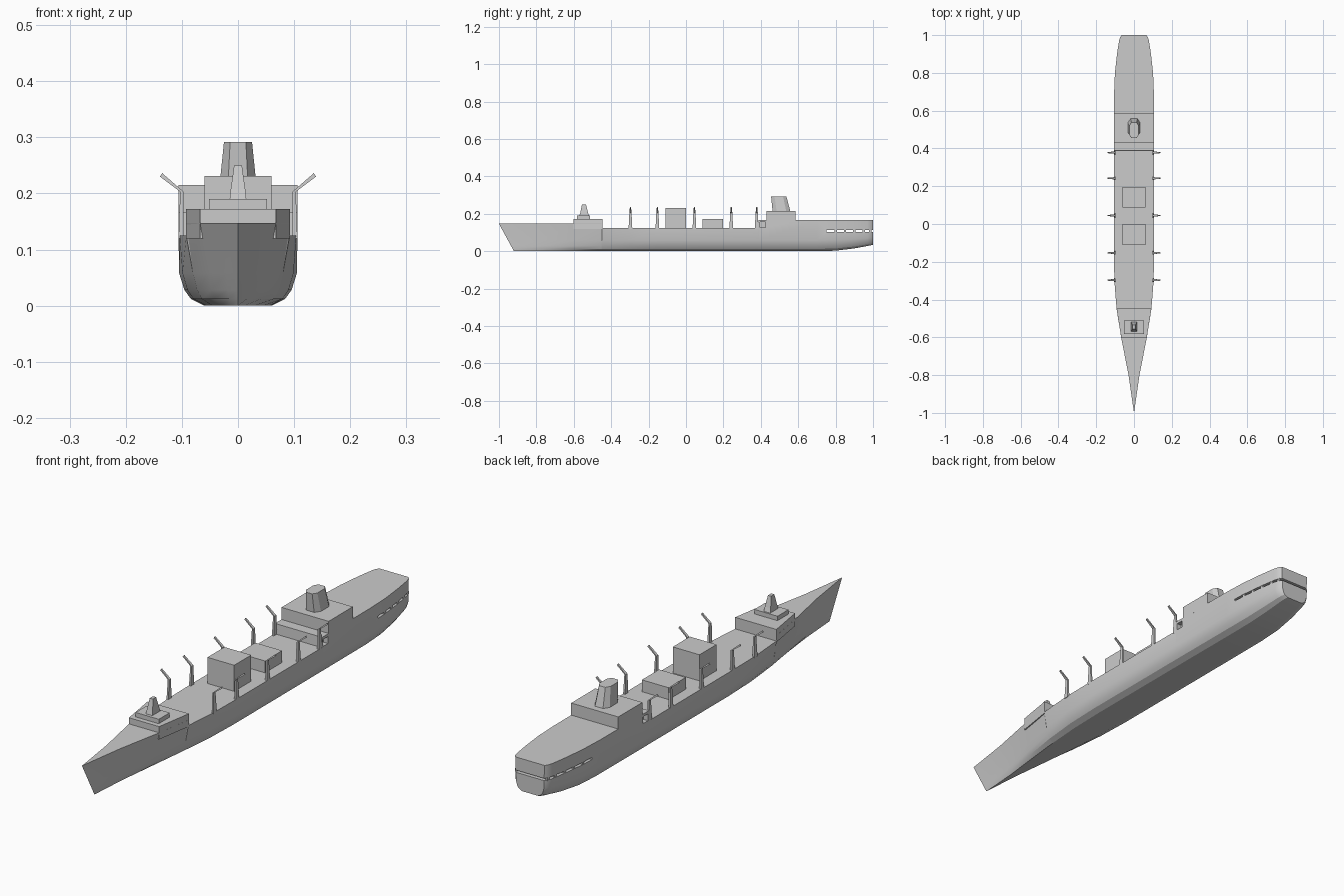
import bpy, bmesh, math

if "Cube" in bpy.data.objects:
    bpy.data.objects.remove(bpy.data.objects["Cube"])


def loft(name, rings):
    """Skin a list of equal-length closed rings and cap both ends."""
    bm = bmesh.new()
    vs = [[bm.verts.new(p) for p in r] for r in rings]
    n = len(rings[0])
    for a, b in zip(vs, vs[1:]):
        for i in range(n):
            j = (i + 1) % n
            bm.faces.new((a[i], a[j], b[j], b[i]))
    bm.faces.new(vs[0][::-1])
    bm.faces.new(vs[-1])
    bmesh.ops.dissolve_degenerate(bm, dist=1e-5, edges=bm.edges[:])
    bmesh.ops.remove_doubles(bm, verts=bm.verts[:], dist=1e-5)
    bmesh.ops.recalc_face_normals(bm, faces=bm.faces[:])
    me = bpy.data.meshes.new(name)
    bm.to_mesh(me)
    bm.free()
    ob = bpy.data.objects.new(name, me)
    bpy.context.collection.objects.link(ob)
    return ob


def rect(x0, x1, y0, y1, z):
    return [(x0, y0, z), (x1, y0, z), (x1, y1, z), (x0, y1, z)]


def box(name, x0, x1, y0, y1, z0, z1):
    return loft(name, [rect(x0, x1, y0, y1, z0), rect(x0, x1, y0, y1, z1)])


# Hull stations: y, deck half width, lower half width, deck height, keel height
stations = [
    (-1.0, 0, 0, .147, 0), (-.8, .029, .020, .147, 0), (-.6, .068, .052, .147, 0),
    (-.452, .092, .080, .147, 0), (-.45, .0922, .0802, .125, 0),
    (-.3, .104, .099, .125, 0), (-.15, .106, .105, .125, 0),
    (.386, .106, .105, .125, 0), (.388, .106, .105, .166, 0),
    (.7, .105, .104, .166, 0), (.8, .101, .100, .166, .003), (.9, .090, .089, .166, .015),
    (.97, .079, .077, .166, .028), (.99, .073, .071, .166, .032), (1.0, .065, .063, .166, .035)]
# Midship section below the side: width factor, height
bilge = [(.57, 0), (.80, .012), (.91, .028), (1.0, .058)]


def half_width(y):
    for a, b in zip(stations, stations[1:]):
        if a[0] <= y <= b[0]:
            return a[1] + (b[1] - a[1]) * (y - a[0]) / (b[0] - a[0])
    return 0


def hull_ring(y, wd, wl, top, keel):
    side = [(wl * f, keel + z * (.1 - keel) / .1) for f, z in bilge] + [(wd, top)]
    rake = .08 * max(0, (-.6 - y) / .4)          # raked stem
    pts = side + [(-x, z) for x, z in reversed(side)]
    return [(x, y + rake * (1 - z / .147), z) for x, z in pts]


hull = loft("hull", [hull_ring(*s) for s in stations])


def cut(target, cutter):
    m = target.modifiers.new("cut", 'BOOLEAN')
    m.operation, m.object, m.solver = 'DIFFERENCE', cutter, 'EXACT'
    cutter.hide_render = True
    bpy.context.view_layer.objects.active = target
    bpy.ops.object.modifier_apply(modifier=m.name)
    bpy.data.objects.remove(cutter)


# Open gallery around the stern and side recesses below the aft house
cut(hull, box("gallery_cutter", -.2, .2, .75, 1.1, .104, .113))
for s in (-1, 1):
    xa, xb = sorted((s * .085, s * .2))
    cut(hull, box("recess_cutter", xa, xb, .395, .425, .127, .155))
    # Gallery pillars
    for y in (.80, .85, .90, .95, .985):
        x = s * (half_width(y) - .006)
        box("gallery_pillar", x - .004, x + .004, y - .006, y + .006, .102, .115)


def deckhouse(name, y0, y1, z0, z1):
    """House whose sides follow the hull outline."""
    a, b = half_width(y0), half_width(y1)
    loft(name, [[(-a, y0, z), (a, y0, z), (b, y1, z), (-b, y1, z)] for z in (z0, z1)])


deckhouse("forward_house", -.602, -.447, .12, .172)
deckhouse("aft_house", .43, .585, .16, .215)

# Bridge and mast
box("bridge", -.052, .052, -.582, -.512, .17, .19)
loft("mast", [rect(-.015, .015, -.57, -.518, .188), rect(-.013, .013, -.565, -.524, .207),
              rect(-.007, .007, -.556, -.535, .25)])

# Midship cargo blocks
box("tall_cargo_house", -.06, .06, -.11, -.001, .12, .231)
box("low_cargo_house", -.06, .06, .087, .197, .12, .173)


# Funnel with chamfered corners, leaning forward
def octagon(w, y0, y1, cx, cy, z):
    return [(-w + cx, y0, z), (w - cx, y0, z), (w, y0 + cy, z), (w, y1 - cy, z),
            (w - cx, y1, z), (-w + cx, y1, z), (-w, y1 - cy, z), (-w, y0 + cy, z)]


loft("funnel", [octagon(.033, .463, .558, .015, .022, .213),
                octagon(.025, .455, .537, .011, .018, .292)])

# Boat davits: tapered post with an outward arm, in mirrored pairs
for y in (-.297, -.153, .045, .242, .378):
    for s in (-1, 1):
        loft("davit", [rect(s * .097, s * .106, y - .010, y + .010, .12),
                       rect(s * .097, s * .103, y - .006, y + .006, .203),
                       [(s * .135, y - .003, .236), (s * .139, y - .003, .230),
                        (s * .139, y + .003, .230), (s * .135, y + .003, .236)]])

# Soft shading on the hull only
bpy.ops.object.select_all(action='DESELECT')
hull.select_set(True)
bpy.context.view_layer.objects.active = hull
bpy.ops.object.shade_smooth_by_angle(angle=math.radians(25))
